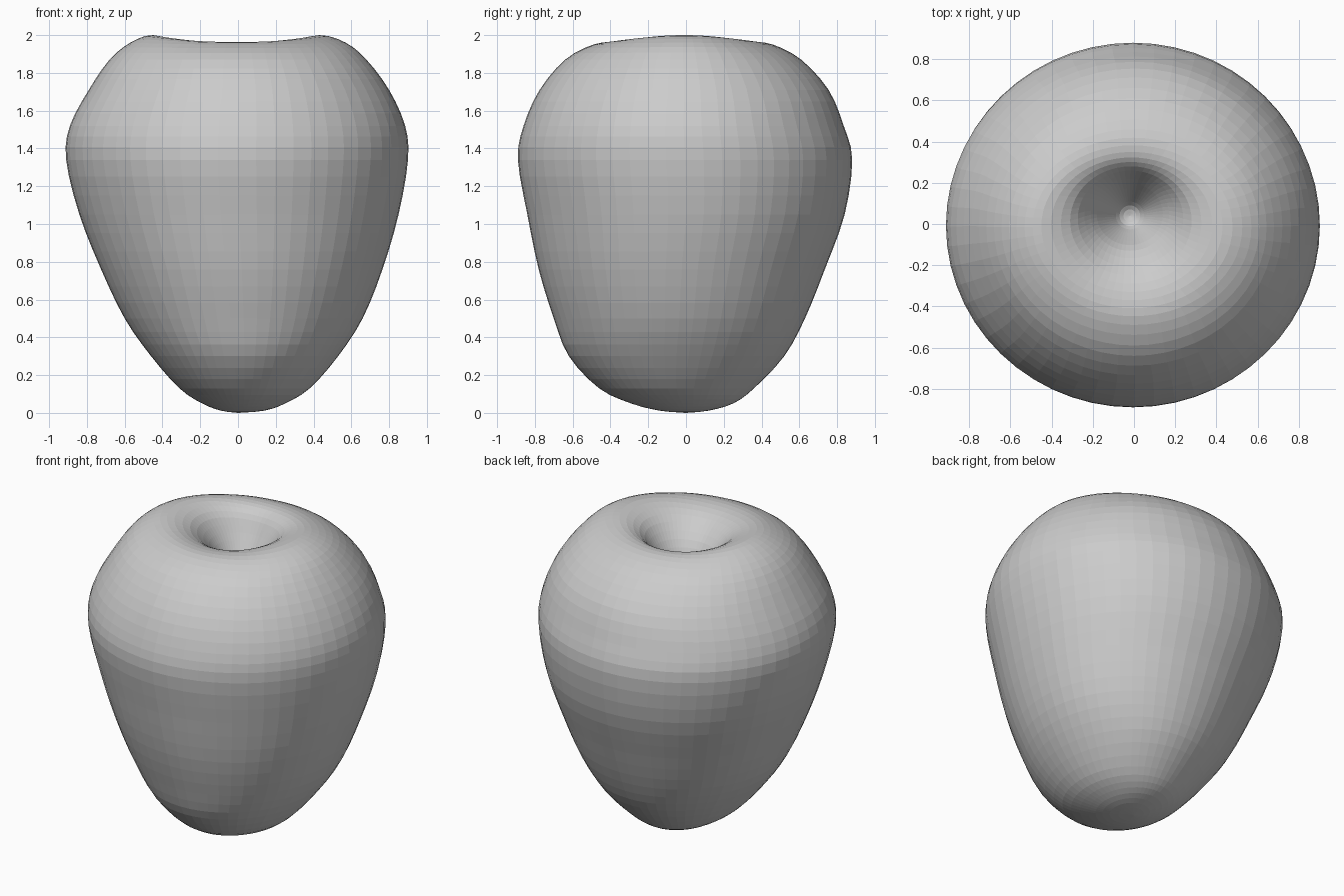
import bpy, bmesh, math

if "Cube" in bpy.data.objects:
    bpy.data.objects.remove(bpy.data.objects["Cube"])

SEGMENTS = 56
STEPS = 3

# Outline stations, base to dimple: height, left, right, front, back reach, front/back sag
OUTLINE = [
    (0.00, 0.00, 0.00, 0.00, 0.00, 0),
    (0.012, 0.09, 0.14, 0.14, 0.12, 0),
    (0.05, 0.19, 0.25, 0.29, 0.25, 0),
    (0.13, 0.31, 0.38, 0.46, 0.36, 0),
    (0.30, 0.46, 0.53, 0.62, 0.52, 0),
    (0.50, 0.60, 0.66, 0.70, 0.63, 0),
    (0.76, 0.725, 0.765, 0.78, 0.735, 0),
    (1.05, 0.84, 0.85, 0.84, 0.84, 0),
    (1.34, 0.91, 0.90, 0.89, 0.88, 0),
    (1.52, 0.89, 0.885, 0.86, 0.835, 0),
    (1.71, 0.79, 0.80, 0.775, 0.755, 0),
    (1.87, 0.68, 0.68, 0.64, 0.61, 0),
    (1.96, 0.57, 0.57, 0.49, 0.46, 0.01),
    (2.00, 0.45, 0.43, 0.37, 0.35, 0.04),
    (1.95, 0.31, 0.28, 0.25, 0.28, 0.03),
    (1.83, 0.21, 0.17, 0.13, 0.22, 0.01),
    (1.70, 0.13, 0.09, 0.06, 0.15, 0),
    (1.61, 0.07, 0.03, 0.01, 0.09, 0),
    (1.59, 0.02, -0.02, -0.04, 0.04, 0),
]


def spline(a, b, c, d, t):
    return 0.5 * (2 * b + (c - a) * t + (2 * a - 5 * b + 4 * c - d) * t * t
                  + (3 * b - a - 3 * c + d) * t ** 3)


def refine(rows):
    out = []
    for i in range(len(rows) - 1):
        a, b, c, d = (rows[min(max(i + k, 0), len(rows) - 1)] for k in (-1, 0, 1, 2))
        for s in range(STEPS):
            out.append([spline(*v, s / STEPS) for v in zip(a, b, c, d)])
    return out + [rows[-1]]


def ring_point(row, angle):
    z, left, right, front, back, sag = row
    cx, cy = (right - left) / 2, (back - front) / 2
    rx, ry = (left + right) / 2, (front + back) / 2
    c, s = math.cos(angle), math.sin(angle)
    return (cx + rx * c, cy + ry * s, z - sag * s * s)


# Fruit body: lofted rings closed by a pole at the base and in the dimple
bm = bmesh.new()
rows = refine(OUTLINE)
rings = []
for row in rows[1:-1]:
    rings.append([bm.verts.new(ring_point(row, 2 * math.pi * k / SEGMENTS))
                  for k in range(SEGMENTS)])
base = bm.verts.new(ring_point(rows[0], 0))
pit = bm.verts.new(ring_point(rows[-1], 0))
for k in range(SEGMENTS):
    n = (k + 1) % SEGMENTS
    bm.faces.new((base, rings[0][n], rings[0][k]))
    bm.faces.new((pit, rings[-1][k], rings[-1][n]))
    for lower, upper in zip(rings, rings[1:]):
        bm.faces.new((lower[k], lower[n], upper[n], upper[k]))
bmesh.ops.recalc_face_normals(bm, faces=bm.faces)

mesh = bpy.data.meshes.new("fruit_body")
bm.to_mesh(mesh)
bm.free()
fruit = bpy.data.objects.new("fruit_body", mesh)
bpy.context.collection.objects.link(fruit)
